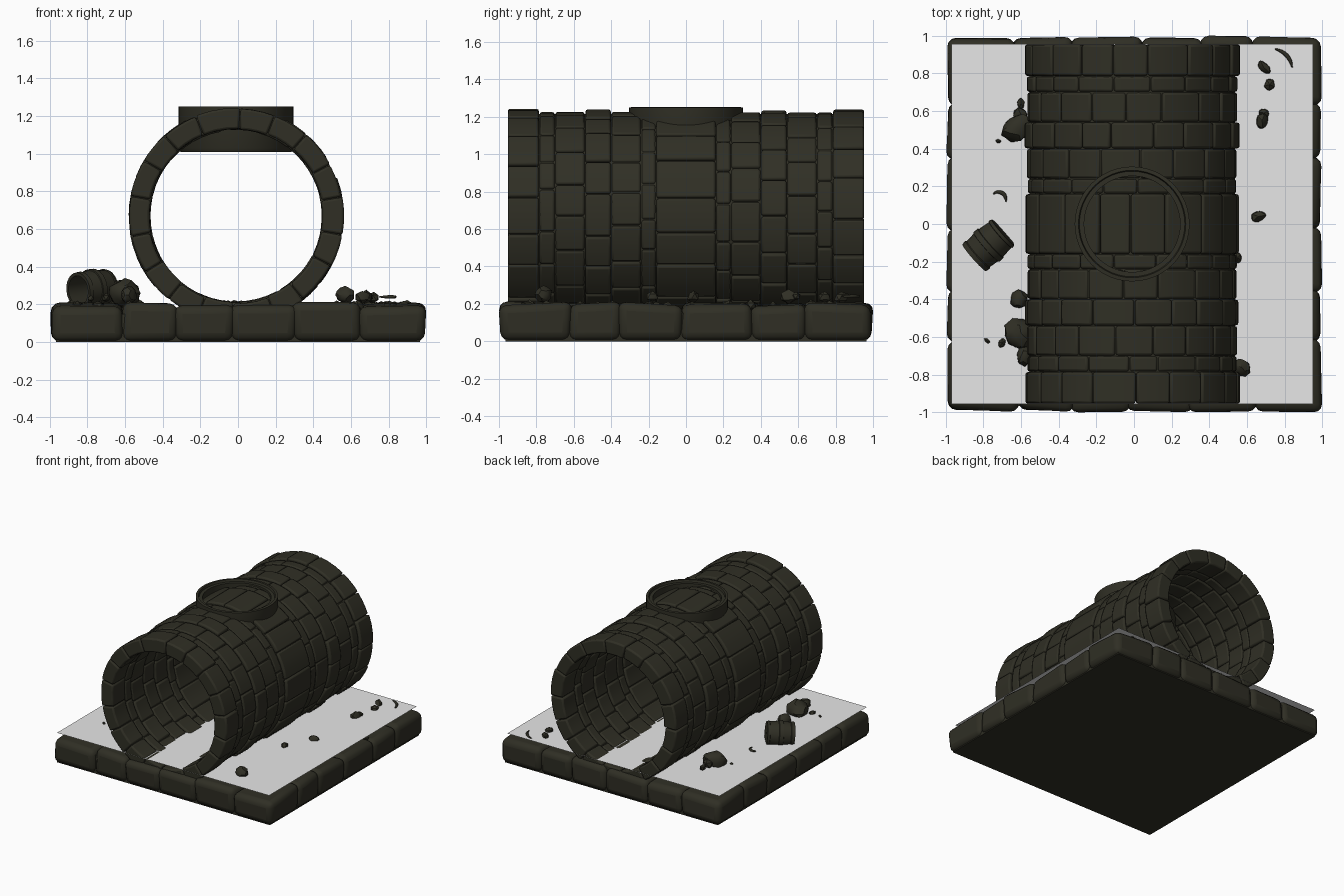
import bpy, bmesh, math, random
from mathutils import Vector, Matrix

if "Cube" in bpy.data.objects:
    bpy.data.objects.remove(bpy.data.objects["Cube"])

random.seed(7)
rnd = random.uniform


def material(name, col):
    m = bpy.data.materials.new(name)
    m.diffuse_color = (*col, 1)
    m.use_nodes = True
    m.node_tree.nodes["Principled BSDF"].inputs["Base Color"].default_value = m.diffuse_color
    return m


STONE = material("dark_olive_stone", (0.029, 0.028, 0.018))
WATER = material("pale_water", (0.8, 0.8, 0.8))


def finish(bm, name, mat=STONE, bevel=0, segs=2, smooth=40):
    bmesh.ops.recalc_face_normals(bm, faces=bm.faces)
    me = bpy.data.meshes.new(name)
    bm.to_mesh(me)
    bm.free()
    ob = bpy.data.objects.new(name, me)
    bpy.context.collection.objects.link(ob)
    me.materials.append(mat)
    if bevel:
        b = ob.modifiers.new("soft_edges", 'BEVEL')
        b.width, b.segments, b.limit_method = bevel, segs, 'ANGLE'
        b.angle_limit = math.radians(40)
    bpy.ops.object.select_all(action='DESELECT')
    ob.select_set(True)
    bpy.context.view_layer.objects.active = ob
    bpy.ops.object.shade_smooth_by_angle(angle=math.radians(smooth))
    return ob


def wedge(bm, cx, cz, a0, a1, r0, r1, y0, y1, n=3):
    """Curved brick: ring sector extruded along y."""
    arc = [a0 + (a1 - a0) * i / n for i in range(n + 1)]
    prof = [(r1, a) for a in arc] + [(r0, a) for a in reversed(arc)]
    ends = [[bm.verts.new((cx + r * math.sin(a), y, cz + r * math.cos(a)))
             for r, a in prof] for y in (y0, y1)]
    k = len(prof)
    for i in range(k):
        j = (i + 1) % k
        bm.faces.new((ends[0][i], ends[0][j], ends[1][j], ends[1][i]))
    for e in ends:                      # end caps as quad strips
        for i in range(n):
            bm.faces.new((e[i], e[i + 1], e[k - 2 - i], e[k - 1 - i]))


def lathe(name, prof, matrix, n=48):
    """Closed profile of (radius, height) spun round z."""
    bm = bmesh.new()
    rows = [[bm.verts.new((r * math.cos(t), r * math.sin(t), z)) for r, z in prof]
            for t in (2 * math.pi * i / n for i in range(n))]
    for i in range(n):
        a, b = rows[i], rows[(i + 1) % n]
        for j in range(len(prof)):
            k = (j + 1) % len(prof)
            bm.faces.new((a[j], a[k], b[k], b[j]))
    bm.transform(matrix)
    return finish(bm, name)


# Brick tunnel: courses of curved bricks, alternate courses standing proud
CX, CZ = -0.01, 0.67
cuts = [0.16, 0.24, 0.40, 0.54, 0.70, 0.785, 0.955]
courses = [(-0.16, 0.16, 0.57)]
for i in range(6):
    r = 0.57 if i in (2, 5) else 0.557
    courses += [(cuts[i], cuts[i + 1], r), (-cuts[i + 1], -cuts[i], r)]
bm = bmesh.new()
N = 18
for c, (y0, y1, r) in enumerate(courses):
    phase = rnd(0, 1) if r < 0.56 else 0.5 * (c % 2)
    joints = [2 * math.pi * (i + phase + rnd(-0.12, 0.12)) / N for i in range(N)]
    joints.append(joints[0] + 2 * math.pi)
    for a0, a1 in zip(joints, joints[1:]):
        d = rnd(-0.006, 0.004)
        wedge(bm, CX, CZ, a0 + 0.004, a1 - 0.004, 0.458 - rnd(-.008, .004),
              r + d, y0 + 0.002, y1 - 0.002)
finish(bm, "tunnel_bricks", bevel=0.012)
along_y = Matrix.Translation((CX, 0, CZ)) @ Matrix.Rotation(math.pi / 2, 4, 'X')
lathe("tunnel_mortar", [(0.475, -0.94), (0.545, -0.94), (0.545, 0.94), (0.475, 0.94)], along_y)

# Round shaft collar on the crown
lathe("shaft_collar", [(0.255, 1.01), (0.295, 1.01), (0.305, 1.03), (0.305, 1.25),
                       (0.285, 1.252), (0.28, 1.235), (0.255, 1.235)],
      Matrix.Translation((-0.01, 0, 0)))


# Base slab of rough paving stones
def block(bm, lo, hi, jit):
    v = bmesh.ops.create_cube(bm, size=1)["verts"]
    for p in v:
        p.co = [lo[i] if p.co[i] < 0 else hi[i] for i in range(3)]
        if p.co.z > 0.1:
            p.co += Vector((rnd(-jit, jit), rnd(-jit, jit), rnd(-jit, jit)))


def spans(n):
    s = [-0.985 + 1.97 * i / n + (rnd(-0.05, 0.05) if 0 < i < n else 0) for i in range(n + 1)]
    return list(zip(s, s[1:]))


bm = bmesh.new()
rows = spans(6)
for k, (y0, y1) in enumerate(rows):
    for i, (x0, x1) in enumerate(spans(6)):
        edge = i in (0, 5) or k in (0, 5)
        block(bm, (x0 - .005, y0 - .005, 0.003), (x1 + .005, y1 + .005, 0.2 if edge else 0.18), 0.014)
finish(bm, "base_stones", bevel=0.045, segs=3, smooth=60)
bm = bmesh.new()
block(bm, (-0.965, -0.965, 0), (0.965, 0.965, 0.15), 0)
finish(bm, "base_core")

# Flat water sheet
bm = bmesh.new()
bm.faces.new([bm.verts.new(p) for p in
              ((-.97, -.955, .235), (.95, -.955, .235), (.95, .955, .235), (-.97, .955, .235))])
finish(bm, "water_sheet", WATER)

# Rubble: x, y, z, size
bm = bmesh.new()


def rock(x, y, z, s, flat=0.8):
    v = bmesh.ops.create_icosphere(bm, subdivisions=2 if s > .05 else 1, radius=s)["verts"]
    rot = Matrix.Rotation(rnd(0, 6), 3, 'Z')
    st = Vector((rnd(.8, 1.2), rnd(.6, .9), flat))
    for p in v:
        p.co = rot @ (p.co * rnd(.82, 1.12) * st) + Vector((x, y, z))


for r in [(-.62, .51, .27, .085), (-.6, .58, .26, .05), (-.60, -.58, .26, .095),
          (-.61, -.40, .25, .055), (-.58, -.70, .25, .06), (-.78, -.62, .232, .02),
          (-.70, -.63, .235, .032), (-.72, .44, .232, .018), (-.6, .64, .25, .035),
          (.69, .83, .235, .045), (.72, .74, .235, .038), (.68, .55, .24, .05),
          (.69, .59, .24, .03), (.66, .04, .24, .042), (.57, -.76, .25, .055),
          (.55, -.18, .24, .04)]:
    rock(*r)
for i in range(45):                      # submerged stones just under the water
    x = rnd(.5, .9) * random.choice((-1, 1))
    rock(x, rnd(-.9, .9), .19, rnd(.03, .05), 0.7)
for i in range(14):                      # stones on the tunnel floor
    rock(rnd(-.15, .15), rnd(-.85, .85), .205, rnd(.02, .035), 0.6)
finish(bm, "rubble", smooth=35)


# Broken hoops poking out of the water
def hoop(name, x, y, rad, start, sweep):
    cu = bpy.data.curves.new(name, 'CURVE')
    cu.dimensions = '3D'
    cu.bevel_depth, cu.bevel_resolution = 0.009, 1
    sp = cu.splines.new('POLY')
    sp.points.add(8)
    for i, p in enumerate(sp.points):
        a = start + sweep * i / 8
        p.co = (x + rad * math.cos(a), y + rad * math.sin(a), 0.24, 1)
        p.radius = 0.4 + 0.8 * math.sin(math.pi * i / 8)
    ob = bpy.data.objects.new(name, cu)
    cu.materials.append(STONE)
    bpy.context.collection.objects.link(ob)


hoop("left_hoop", -.72, .13, .04, -.3, 2.6)
hoop("right_hoop", .73, .82, .11, 0.1, 1.3)

# Fallen bucket lying on its side
direction = Vector((0.75, 0.66, 0.1)).normalized()
place = Matrix.Translation((-.77, -.11, .285)) @ direction.to_track_quat('Z', 'Y').to_matrix().to_4x4()
lathe("bucket", [(0.078, -0.105), (0.095, -0.105), (0.098, -0.08), (0.092, -0.075),
                 (0.098, -0.02), (0.104, -0.018), (0.104, 0.012), (0.098, 0.015),
                 (0.09, 0.08), (0.096, 0.083), (0.09, 0.1), (0.004, 0.1),
                 (0.004, 0.08), (0.078, 0.08)], place, 24)
